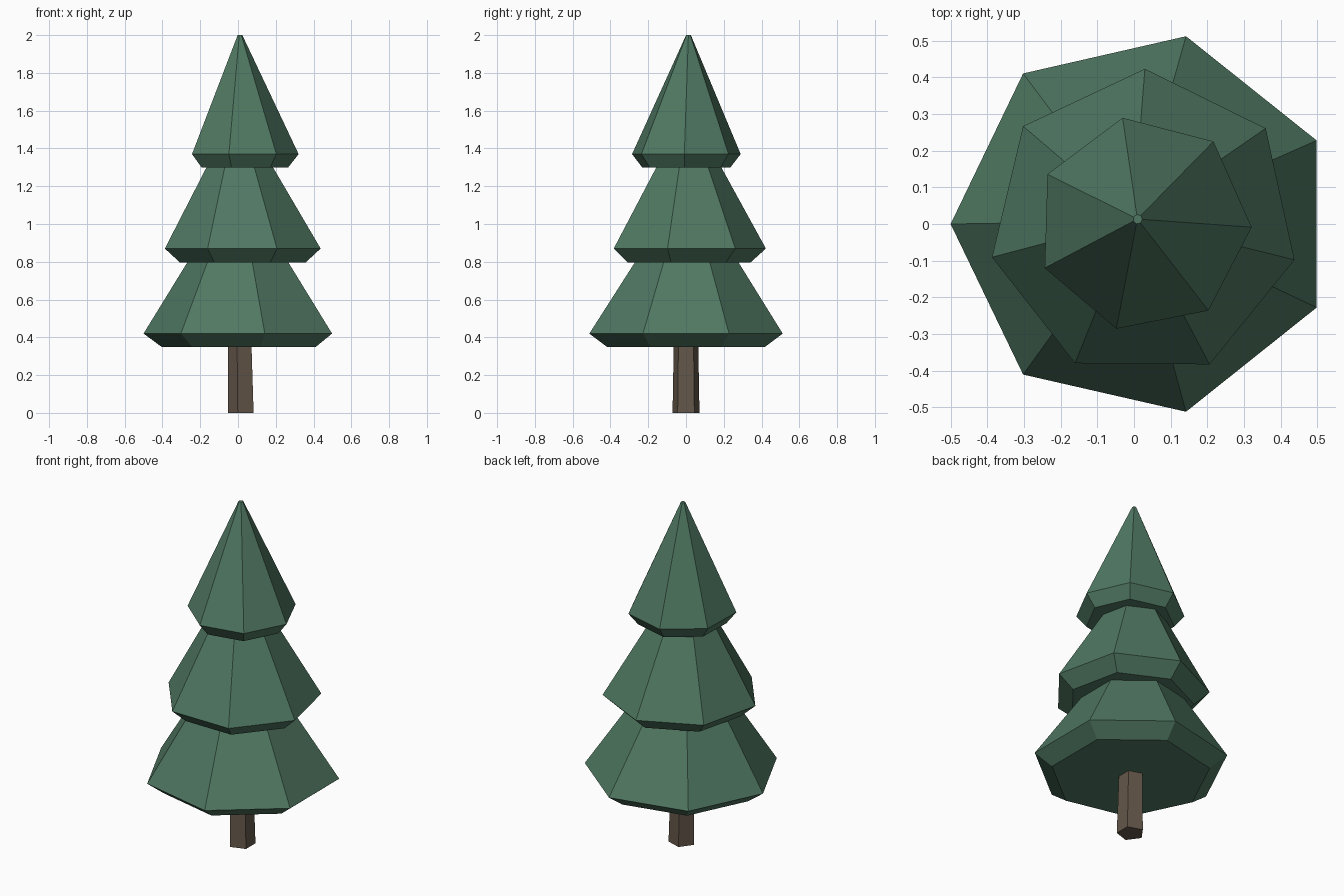
import bpy
import bmesh
from math import cos, sin, tau, radians

cube = bpy.data.objects.get("Cube")
if cube:
    bpy.data.objects.remove(cube, do_unlink=True)


def make_material(name, rgb):
    mat = bpy.data.materials.new(name)
    mat.use_nodes = True
    mat.diffuse_color = (*rgb, 1)
    mat.node_tree.nodes["Principled BSDF"].inputs["Base Color"].default_value = (*rgb, 1)
    return mat


def loft(name, sides, turn, rings, mat):
    """Stack polygon rings (x, y, z, radius) into a closed, flat-shaded solid."""
    bm = bmesh.new()
    loops = []
    for x, y, z, r in rings:
        angles = [radians(turn) + tau * i / sides for i in range(sides)]
        loops.append([bm.verts.new((x + r * cos(a), y + r * sin(a), z)) for a in angles])
    for low, high in zip(loops, loops[1:]):
        for i in range(sides):
            j = (i + 1) % sides
            bm.faces.new((low[i], low[j], high[j], high[i]))
    bm.faces.new(loops[0][::-1])
    bm.faces.new(loops[-1])
    mesh = bpy.data.meshes.new(name)
    bm.to_mesh(mesh)
    bm.free()
    mesh.materials.append(mat)
    obj = bpy.data.objects.new(name, mesh)
    bpy.context.collection.objects.link(obj)
    return obj


needles = make_material("needle green", (0.080, 0.188, 0.122))
bark = make_material("bark brown", (0.127, 0.093, 0.067))

# Five-sided trunk, tapering slightly
loft("trunk", 5, 180, [(0.022, 0, 0, 0.075), (0.016, 0, 0.37, 0.068)], bark)

# Seven-sided foliage tiers, each with an undercut rim and its own twist
loft("lower_foliage", 7, 180,
     [(0.025, 0, 0.35, 0.43), (0.025, 0, 0.42, 0.525), (0.012, 0.004, 0.83, 0.26)], needles)
loft("middle_foliage", 7, 89.5,
     [(0.026, 0, 0.795, 0.34), (0.026, 0, 0.87, 0.423), (0.008, 0.007, 1.34, 0.158)], needles)
loft("upper_foliage", 7, -1.7,
     [(0.026, 0, 1.30, 0.24), (0.026, 0, 1.37, 0.295), (0.01, 0.013, 2.0, 0.013)], needles)
